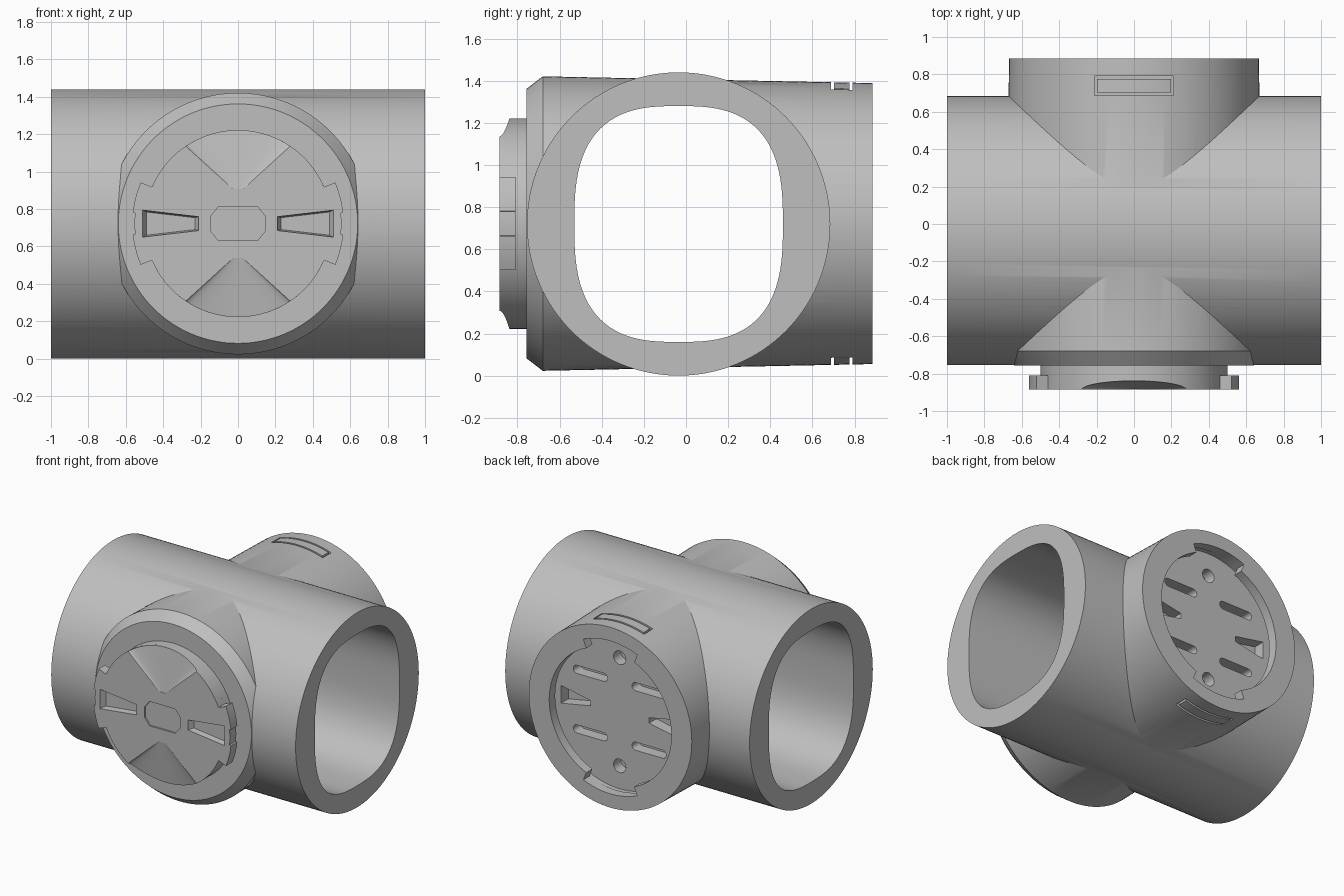
import bpy
import bmesh
from math import sin, cos, pi, radians, copysign

if "Cube" in bpy.data.objects:
    bpy.data.objects.remove(bpy.data.objects["Cube"])

CZ = 0.722      # height of both axes
TUBE_Y = -0.035  # tube axis, slightly forward

grey = bpy.data.materials.new("plain grey")
grey.use_nodes = True
colour = (0.52, 0.52, 0.52, 1)
grey.diffuse_color = colour
grey.node_tree.nodes["Principled BSDF"].inputs["Base Color"].default_value = colour


def loft(name, rings):
    """Closed solid skinned through rings of equal point count."""
    bm = bmesh.new()
    rows = [[bm.verts.new(p) for p in ring] for ring in rings]
    n = len(rows[0])
    for a, b in zip(rows, rows[1:]):
        for i in range(n):
            j = (i + 1) % n
            bm.faces.new((a[i], a[j], b[j], b[i]))
    bm.faces.new(rows[0])
    bm.faces.new(rows[-1])
    bmesh.ops.recalc_face_normals(bm, faces=bm.faces)
    mesh = bpy.data.meshes.new(name)
    bm.to_mesh(mesh)
    bm.free()
    mesh.materials.append(grey)
    obj = bpy.data.objects.new(name, mesh)
    bpy.context.collection.objects.link(obj)
    return obj


def at_y(points, y):
    return [(x, y, CZ + z) for x, z in points]


def prism(name, points, y0, y1):
    return loft(name, [at_y(points, y0), at_y(points, y1)])


def circle(r, n=128, x=0, z=0):
    return [(x + r * cos(2 * pi * i / n), z + r * sin(2 * pi * i / n)) for i in range(n)]


def box(name, x, y0, y1, z0, z1):
    return prism(name, [(-x, z0), (x, z0), (x, z1), (-x, z1)], y0, y1)


def combine(target, tools, operation='DIFFERENCE'):
    """Apply booleans and discard the tool solids."""
    for tool in tools:
        mod = target.modifiers.new("cut", 'BOOLEAN')
        mod.object, mod.operation, mod.solver = tool, operation, 'EXACT'
    graph = bpy.context.evaluated_depsgraph_get()
    graph.update()
    mesh = bpy.data.meshes.new_from_object(target.evaluated_get(graph))
    target.modifiers.clear()
    target.data = mesh
    for tool in tools:
        bpy.data.objects.remove(tool)
    return target


def bayonet(r, lug, turn=0, notch=0):
    """Disc outline with two wider lugs on opposite sides."""
    arcs = [(-23, -6, lug), (-6, 6, lug - notch), (6, 23, lug), (23, 157, r)]
    points = []
    for half in (0, 180):
        for a, b, radius in arcs:
            steps = max(4, (b - a) // 3)
            for i in range(steps + 1):
                t = radians(a + (b - a) * i / steps + half + turn)
                # a tiny inset avoids doubled points where arcs meet
                t += (0.001 if i == 0 else -0.001 if i == steps else 0)
                points.append((radius * cos(t), radius * sin(t)))
    return points


def wedge(side, x0, h0, x1, h1):
    return [(side * x0, -h0), (side * x1, -h1), (side * x1, h1), (side * x0, h0)]


def shrink(points, f):
    cx = sum(p[0] for p in points) / len(points)
    cz = sum(p[1] for p in points) / len(points)
    return [(cx + (x - cx) * f, cz + (z - cz) * f) for x, z in points]


def oval(a, b, power, x, n=128):
    ring = []
    for i in range(n):
        c, s = cos(2 * pi * i / n), sin(2 * pi * i / n)
        ring.append((x, TUBE_Y + a * copysign(abs(c) ** (2 / power), c),
                     0.72 + b * copysign(abs(s) ** (2 / power), s)))
    return ring


# Main tube and the tapered cross branch with a chamfered front
body = loft("tee_body", [oval(0.72, 0.72, 2, x) for x in (-1, 1)])
branch = loft("branch", [at_y(circle(r), y) for r, y in
                         ((0.64, -0.757), (0.699, -0.68), (0.667, 0.885))])
combine(body, [branch], 'UNION')

# Rounded bore, rear twist-lock socket and its undercut
cutters = [loft("bore", [oval(0.495, 0.56, 2.8, x) for x in (-1.1, 1.1)]),
           prism("socket", bayonet(0.5, 0.565, 90), 0.79, 0.95),
           prism("undercut", circle(0.57), 0.775, 0.815)]

# Pockets in the socket floor
for s in (-1, 1):
    cutters.append(prism("round_hole", circle(0.05, 32, 0, s * 0.4), 0.69, 0.8))
    cutters.append(prism("wedge_slot", wedge(s, 0.24, 0.02, 0.48, 0.065), 0.69, 0.8))
    for t in (-1, 1):
        ends = [(0.24 + e * 0.11 + 0.03 * cos(a), 0.22 + 0.03 * sin(a))
                for e, start in ((1, -pi / 2), (-1, pi / 2))
                for a in [start + pi * i / 8 for i in range(9)]]
        cutters.append(prism("long_slot", [(s * x, t * z) for x, z in ends], 0.69, 0.8))

# Rectangular outline grooves on the top and bottom of the branch
for s in (-1, 1):
    z0, z1 = sorted((s * 0.612, s * 0.75))
    frame = box("groove", 0.21, 0.688, 0.79, z0, z1)
    core = box("core", 0.197, 0.703, 0.776, z0 - 0.1, z1 + 0.1)
    cutters.append(combine(frame, [core]))
combine(body, cutters)

# Front plug: neck and lugged cap
neck = prism("plug_neck", circle(0.5), -0.70, -0.82)
cap = prism("plug_cap", bayonet(0.5, 0.565, 0, 0.012), -0.81, -0.885)
cutters = []
for s in (-1, 1):
    # Tapered finger pocket
    outline = wedge(s, 0.21, 0.037, 0.51, 0.072)
    cutters.append(loft("pocket", [at_y(outline, -0.9), at_y(outline, -0.88),
                                   at_y(shrink(outline, 0.86), -0.845)]))
    # Conical scoop towards the rim
    scoop = [[(1.1 * d * cos(a), -0.886 + 0.14 * d * sin(a), CZ + s * (0.16 + d))
              for a in [2 * pi * i / 64 for i in range(64)]] for d in (0.025, 0.4)]
    cutters.append(loft("scoop", scoop))
# Shallow centre panel with clipped corners
panel = [(0.145, 0.04), (0.105, 0.09), (-0.105, 0.09), (-0.145, 0.04),
         (-0.145, -0.04), (-0.105, -0.09), (0.105, -0.09), (0.145, -0.04)]
cutters.append(prism("centre_panel", panel, -0.9, -0.873))
combine(cap, cutters)

# Smooth curved walls, keep edges crisp
bpy.ops.object.select_all(action='DESELECT')
for obj in (body, neck, cap):
    obj.select_set(True)
bpy.context.view_layer.objects.active = body
bpy.ops.object.shade_smooth_by_angle(angle=radians(25))
